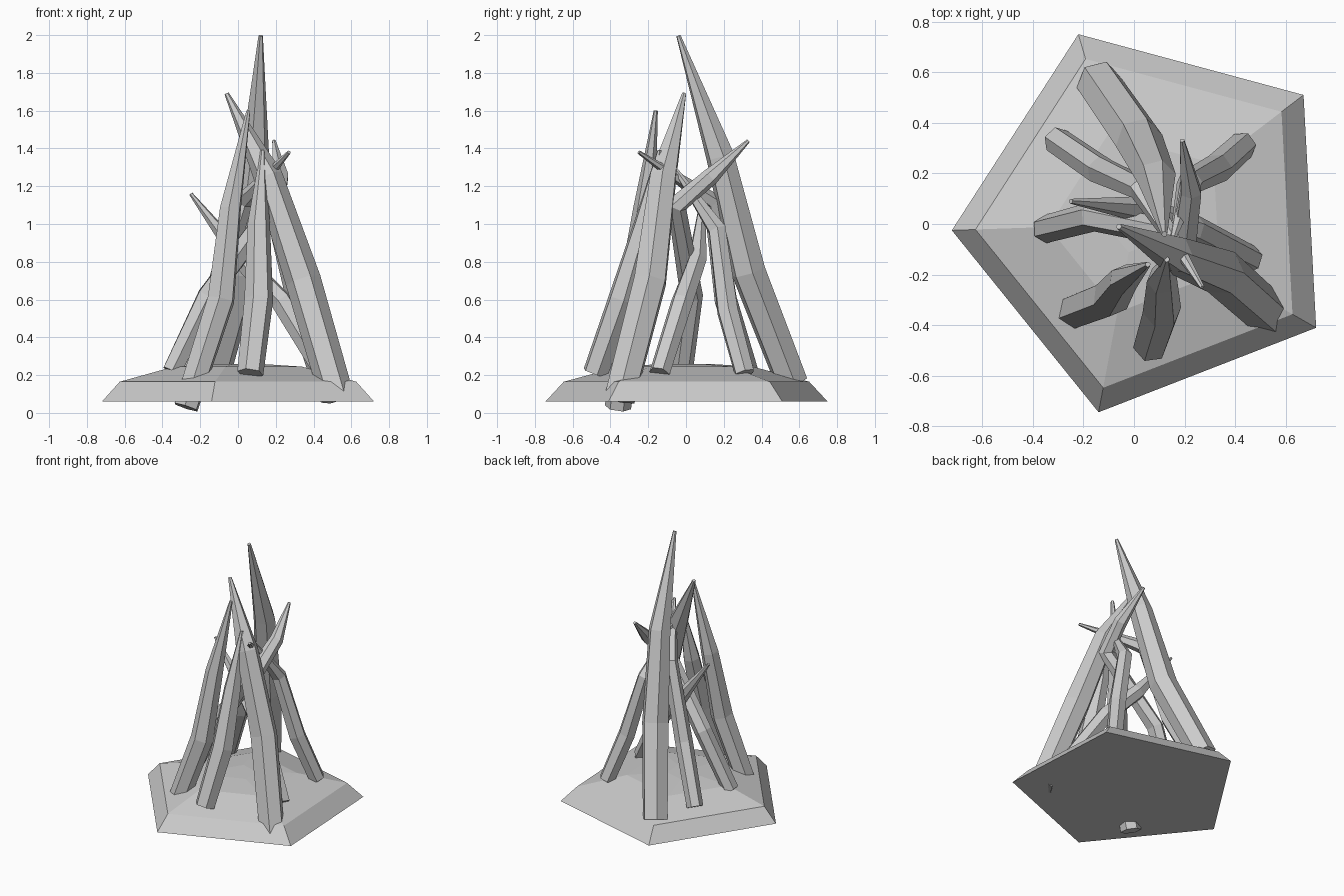
import bpy, bmesh, math
from mathutils import Vector

if "Cube" in bpy.data.objects:
    bpy.data.objects.remove(bpy.data.objects["Cube"])


def finish(name, bm):
    bmesh.ops.recalc_face_normals(bm, faces=bm.faces)
    mesh = bpy.data.meshes.new(name)
    bm.to_mesh(mesh)
    bm.free()
    bpy.context.collection.objects.link(bpy.data.objects.new(name, mesh))


def skin(bm, rings):
    """Bridge successive rings and cap both ends."""
    n = len(rings[0])
    for a, b in zip(rings, rings[1:]):
        for i in range(n):
            j = (i + 1) % n
            bm.faces.new((a[i], a[j], b[j], b[i]))
    bm.faces.new(rings[0])
    bm.faces.new(rings[-1])


# Five-sided earth mound: outer skirt, shoulder, low crown
corners = [(-0.22, 0.75), (0.67, 0.51), (0.72, -0.41), (-0.14, -0.744), (-0.72, -0.025)]
bm = bmesh.new()
skin(bm, [[bm.verts.new((x * s, y * s, z)) for x, y in corners]
          for s, z in ((1, 0.06), (0.87, 0.165), (0.47, 0.245), (0.15, 0.26))])
finish("mound", bm)


def log(name, path, radii, turn=math.pi / 6, sides=6):
    """Bent, tapering log with a flat-cut base and a thin tip."""
    pts = [Vector(p) for p in path]
    bm = bmesh.new()
    rings = []
    out = Vector((pts[0].x, pts[0].y, 0)).normalized()
    for k, p in enumerate(pts):
        before = (p - pts[k - 1]).normalized() if k else Vector()
        after = (pts[k + 1] - p).normalized() if k < len(pts) - 1 else Vector()
        t = (before + after).normalized()
        u = (out - t * out.dot(t)).normalized()
        v = t.cross(u)
        ring = []
        for i in range(sides):
            a = turn + math.tau * i / sides
            ring.append(bm.verts.new(p + (u * math.cos(a) + v * math.sin(a)) * radii[k]))
        rings.append(ring)
    skin(bm, rings)
    finish(name, bm)


# Ring of leaning logs: base, bends, tip
big = (0.09, 0.095, 0.077, 0.012)
mid = (0.07, 0.077, 0.06, 0.011)
small = (0.056, 0.06, 0.052, 0.010)
bent = (0.056, 0.06, 0.056, 0.046, 0.010)
logs = {
    "tall_back_log": ([(-0.14, 0.56, 0.16), (0.02, 0.33, 0.75), (0.09, 0.18, 1.36), (0.12, -0.04, 1.997)], big),
    "right_front_log": ([(0.525, -0.35, 0.08), (0.345, -0.19, 0.70), (0.16, -0.12, 1.25), (-0.06, -0.01, 1.69)], big),
    "left_front_log": ([(-0.275, -0.36, 0.03), (-0.09, -0.29, 0.60), (-0.04, -0.22, 1.08), (0.055, -0.16, 1.60)], mid),
    "front_log": ([(0.065, -0.48, 0.21), (0.11, -0.34, 0.60), (0.11, -0.22, 1.00), (0.13, -0.14, 1.39)], mid),
    "left_back_log": ([(-0.305, 0.33, 0.21), (-0.13, 0.21, 0.60), (0.03, 0.14, 1.12), (0.27, -0.25, 1.38)], small),
    "left_log": ([(-0.35, -0.02, 0.22), (-0.16, 0.03, 0.62), (0.20, -0.05, 1.10),
                  (0.225, 0.13, 1.25), (0.19, 0.33, 1.44)], bent),
    "right_log": ([(0.46, -0.14, 0.21), (0.23, -0.02, 0.59), (0.02, 0.06, 0.81), (-0.25, 0.09, 1.16)], small),
    "right_back_log": ([(0.43, 0.31, 0.21), (0.33, 0.22, 0.54), (0.22, 0.165, 0.97), (0.15, -0.07, 1.31)], small),
}
for name, (path, radii) in logs.items():
    log(name, path, radii)
